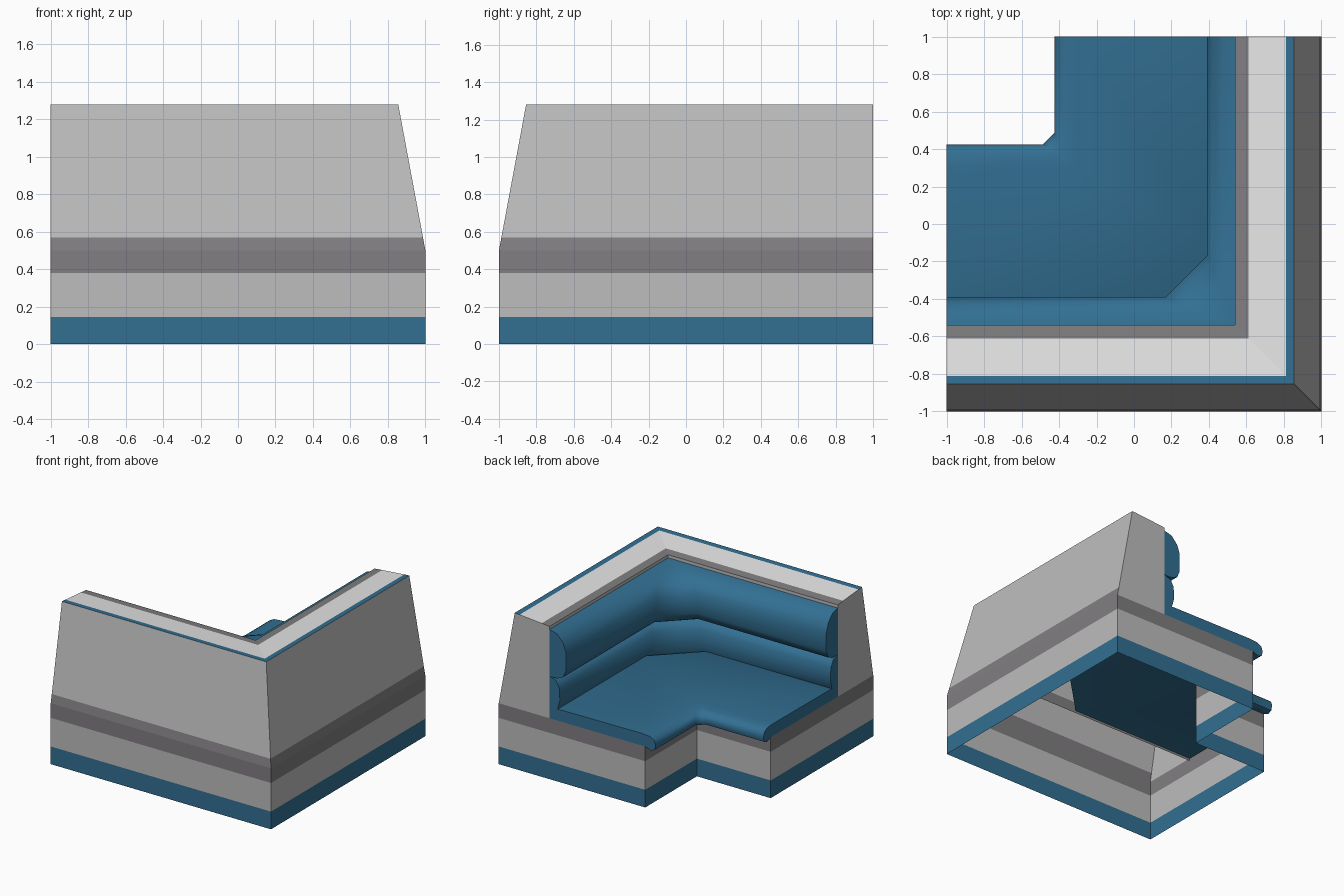
import bpy, bmesh, math

if "Cube" in bpy.data.objects:
    bpy.data.objects.remove(bpy.data.objects["Cube"])


def material(name, rgb):
    m = bpy.data.materials.new(name)
    m.diffuse_color = (*rgb, 1)
    m.use_nodes = True
    m.node_tree.nodes["Principled BSDF"].inputs["Base Color"].default_value = m.diffuse_color
    return m


MATS = [material("blue upholstery", (0.032, 0.160, 0.290)),
        material("mid grey panel", (0.51, 0.51, 0.51)),
        material("dark grey trim", (0.218, 0.210, 0.218)),
        material("light grey ledge", (0.84, 0.84, 0.84))]
BLUE, MID, DARK, LIGHT = range(4)


def sweep(name, rows, colours, caps, smooth=None):
    """Sweep rows (offset, height, corner chamfer) round the L-shaped path.
    caps: list of (colour, [(offset, height), ...]) closing both ends."""
    bm = bmesh.new()
    rings = []
    for d, z, c in rows:
        path = [(-1, -d), (d - c, -d), (d, c - d), (d, 1)]
        rings.append([bm.verts.new((x, y, z)) for x, y in path])
    for i in range(len(rings) - 1):
        a, b = rings[i], rings[i + 1]
        for k in range(3):
            if k == 1 and rows[i][2] == 0 and rows[i + 1][2] == 0:
                continue
            f = bm.faces.new((a[k], a[k + 1], b[k + 1], b[k]))
            f.material_index = colours[i]
            f.smooth = smooth is not None
    for colour, pts in caps:
        for end in (0, 1):
            co = [(d, 1, z) if end else (-1, -d, z) for d, z in pts]
            f = bm.faces.new([bm.verts.new(p) for p in co])
            f.material_index = colour
            f.normal_update()
            if (f.normal.y < 0) if end else (f.normal.x > 0):
                f.normal_flip()
    bmesh.ops.remove_doubles(bm, verts=bm.verts, dist=0.0005)
    me = bpy.data.meshes.new(name)
    bm.to_mesh(me)
    bm.free()
    for m in MATS:
        me.materials.append(m)
    if smooth:
        me.set_sharp_from_angle(angle=math.radians(smooth))
    ob = bpy.data.objects.new(name, me)
    bpy.context.collection.objects.link(ob)
    return ob


def flat(pts):
    return [(d, z, 0) for d, z in pts]


def outline(rows):
    return [(d, z) for d, z, c in rows]


# Outer shell: plinth, bands, leaning back, ledge sloping inwards, inner panel
F, S = -0.33, 0.5
shell = [(1, 0), (1, 0.145), (1, 0.38), (1, S), (0.987, 0.57), (0.855, 1.28),
         (0.81, 1.277), (0.61, 1.26), (0.54, 1.253), (0.54, 0.57), (0.54, 0.48)]
levels = [(0, 0.145, BLUE), (0.145, 0.38, MID), (0.38, S, DARK)]
ends = [(c, [(F, lo), (1, lo), (1, hi), (F, hi)]) for lo, hi, c in levels]
ends.append((MID, [(1, S)] + shell[4:9] + [(0.54, S)]))
sweep("outer_shell", flat(shell),
      [BLUE, MID, DARK, DARK, MID, BLUE, LIGHT, DARK, MID, DARK], ends)

# Base front panel below the seat
sweep("base_front", flat([(F, S), (F, 0.38), (F, 0.145), (F, 0)]),
      [DARK, MID, BLUE], [])

# Seat cushion with rolled front edge and flat underside
seat = [(0.54, 0.5, 0.42), (0.53, 0.57, 0.40), (0.46, 0.595, 0.31), (-0.30, 0.6, 0.02),
        (-0.37, 0.595, 0.03), (-0.41, 0.575, 0.05), (-0.425, 0.535, 0.06),
        (-0.415, 0.495, 0.055), (-0.38, 0.48, 0.03), (F, 0.5, 0)]
sweep("seat_cushion", seat + seat[:1], [BLUE] * 10, [(BLUE, outline(seat))], 50)

# Upper and lower back cushions, bevelled across the corner
upper = [(0.54, 1.228, 0), (0.47, 1.21, 0.11), (0.415, 1.15, 0.19), (0.39, 1.08, 0.22),
         (0.39, 0.93, 0.22), (0.415, 0.87, 0.23), (0.47, 0.845, 0.27),
         (0.54, 0.845, 0.34)]
sweep("upper_back_cushion", upper, [BLUE] * 7, [(BLUE, outline(upper))], 50)
lower = [(0.54, 0.845, 0.34), (0.48, 0.825, 0.27), (0.45, 0.77, 0.25),
         (0.445, 0.67, 0.25), (0.47, 0.58, 0.30), (0.54, 0.5, 0.42)]
sweep("lower_back_cushion", lower, [BLUE] * 5, [(BLUE, outline(lower))], 50)
